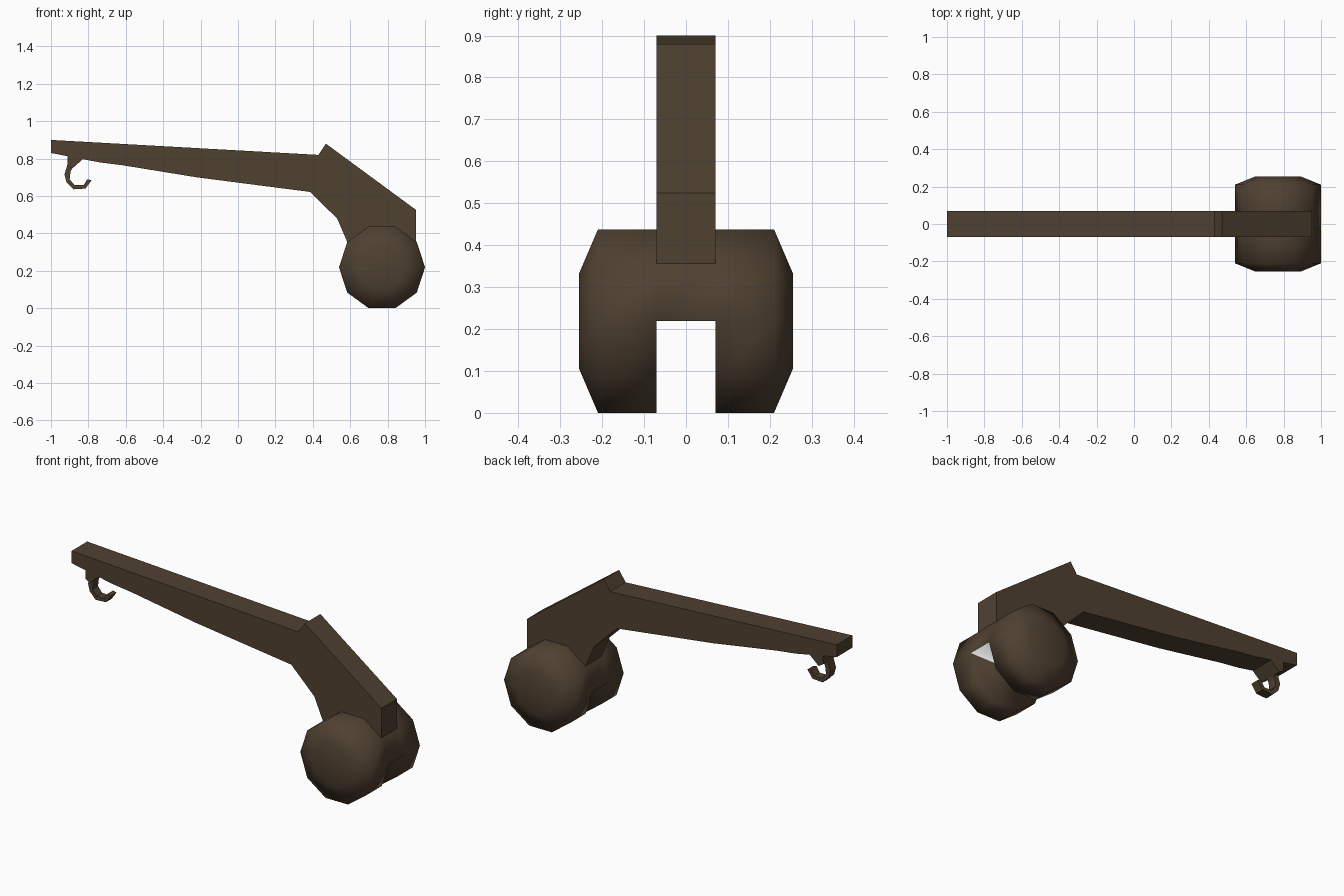
import bpy, bmesh
from math import cos, sin, pi

cube = bpy.data.objects.get("Cube")
if cube:
    bpy.data.objects.remove(cube, do_unlink=True)


def material(name, rgb):
    m = bpy.data.materials.new(name)
    m.use_nodes = True
    m.diffuse_color = (*rgb, 1)
    m.node_tree.nodes["Principled BSDF"].inputs["Base Color"].default_value = (*rgb, 1)
    return m


wood = material("dark brown wood", (0.08, 0.053, 0.031))
pale = material("pale grey", (0.8, 0.8, 0.8))


def finish(name, bm, mats, smooth=False):
    bmesh.ops.recalc_face_normals(bm, faces=bm.faces)
    mesh = bpy.data.meshes.new(name)
    bm.to_mesh(mesh)
    bm.free()
    for m in mats:
        mesh.materials.append(m)
    for p in mesh.polygons:
        p.use_smooth = smooth
    obj = bpy.data.objects.new(name, mesh)
    bpy.context.collection.objects.link(obj)
    return obj


def extruded(name, profile, half):
    """Side profile (x, z) extruded to both sides of y = 0."""
    bm = bmesh.new()
    face = bm.faces.new([bm.verts.new((x, -half, z)) for x, z in profile])
    new = bmesh.ops.extrude_face_region(bm, geom=[face])["geom"]
    verts = [v for v in new if isinstance(v, bmesh.types.BMVert)]
    bmesh.ops.translate(bm, verts=verts, vec=(0, 2 * half, 0))
    return finish(name, bm, [wood])


HALF = 0.07

# Long tapered arm with its bent shoulder
extruded("arm", [(-1, 0.9), (0.43, 0.82), (0.47, 0.88), (0.953, 0.525),
                 (0.953, 0.355), (0.584, 0.355), (0.53, 0.48), (0.385, 0.622),
                 (-0.22, 0.7), (-0.62, 0.765), (-0.74, 0.78), (-1, 0.83)], HALF)

# Wide mounting tab and the narrow hook under the tip
extruded("hook_tab", [(-0.912, 0.82), (-0.912, 0.765), (-0.885, 0.748), (-0.83, 0.797)], HALF)
extruded("hook", [(-0.91, 0.775), (-0.928, 0.715), (-0.917, 0.674), (-0.88, 0.636),
                  (-0.815, 0.64), (-0.783, 0.684), (-0.805, 0.69), (-0.826, 0.658),
                  (-0.874, 0.658), (-0.9, 0.69), (-0.895, 0.733), (-0.875, 0.765)], 0.025)

# Counterweight: ten-sided drum along y with a slot through its lower half
SIDES, RADIUS, CX, CZ = 10, 0.23, 0.77, 0.219
bm = bmesh.new()
rings = []
for y, r in [(-0.255, 0.52), (-0.21, 1), (-HALF, 1), (HALF, 1), (0.21, 1), (0.255, 0.52)]:
    angles = [2 * pi * i / SIDES for i in range(SIDES)]
    rings.append([bm.verts.new((CX + RADIUS * r * cos(a), y, CZ + RADIUS * r * sin(a)))
                  for a in angles])
for k, (a, b) in enumerate(zip(rings, rings[1:])):
    count = SIDES // 2 if k == 2 else SIDES
    for i in range(count):
        j = (i + 1) % SIDES
        bm.faces.new((a[i], a[j], b[j], b[i]))
for ring in (rings[0], rings[-1]):
    bm.faces.new(ring)
inner_a, inner_b = rings[2], rings[3]
for ring in (inner_a, inner_b):
    bm.faces.new(ring[SIDES // 2:] + ring[:1])
ceiling = bm.faces.new((inner_a[0], inner_a[SIDES // 2], inner_b[SIDES // 2], inner_b[0]))
ceiling.material_index = 1
finish("counterweight", bm, [wood, pale], smooth=True)
